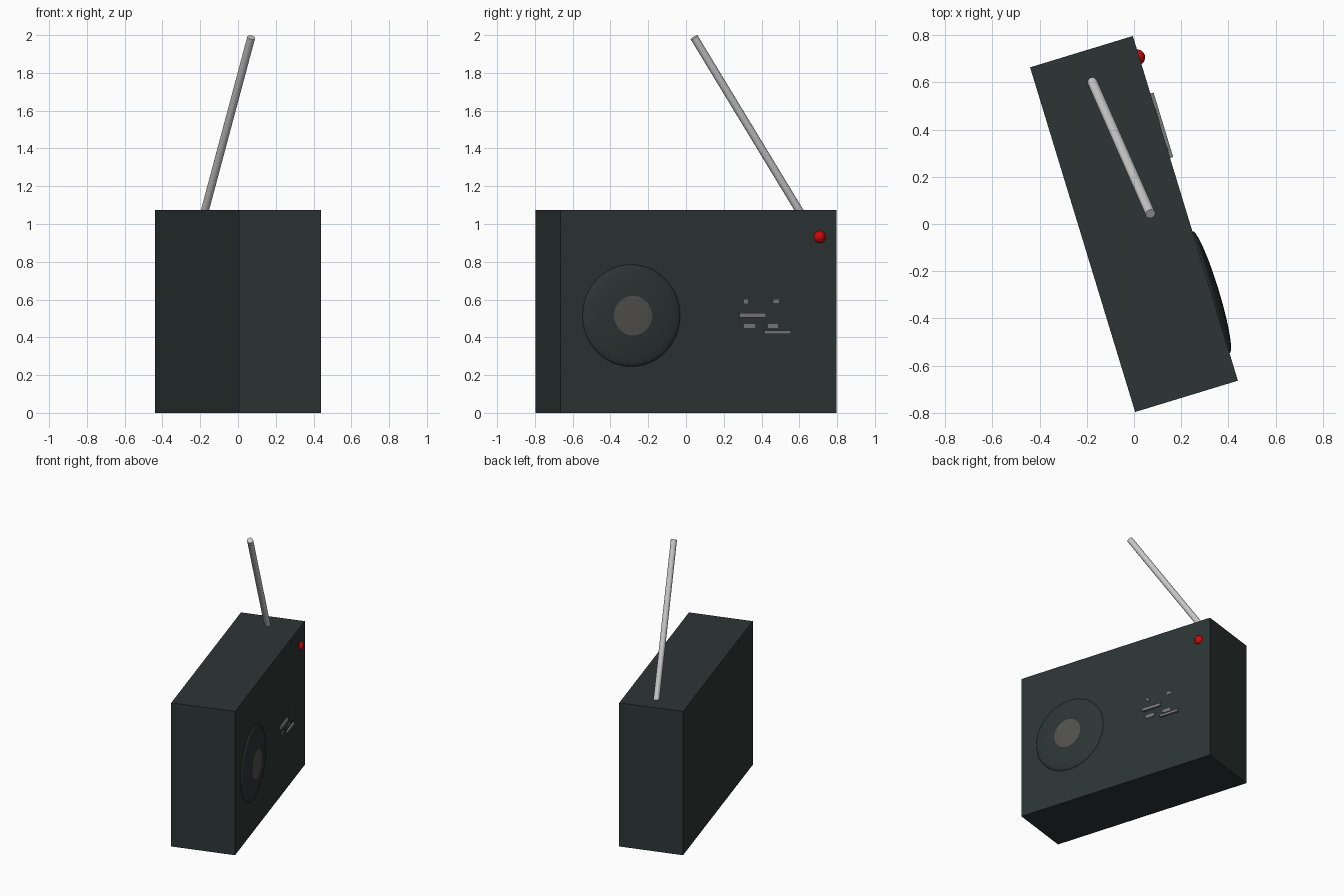
import bpy, bmesh, math
from mathutils import Matrix, Vector

if "Cube" in bpy.data.objects:
    bpy.data.objects.remove(bpy.data.objects["Cube"])

ANGLE = math.radians(16.95)
W, L, H = 0.455, 1.526, 1.075
FACE = W / 2
TURN = Matrix.Rotation(ANGLE, 4, 'Z')


def material(name, rgb):
    m = bpy.data.materials.new(name)
    m.diffuse_color = (*rgb, 1)
    m.use_nodes = True
    m.node_tree.nodes["Principled BSDF"].inputs["Base Color"].default_value = m.diffuse_color
    return m


CASE = material("dark green grey", (0.026, 0.036, 0.035))
CONE = material("warm grey", (0.085, 0.084, 0.075))
PLATE = material("mid grey", (0.2, 0.2, 0.2))
METAL = material("silver", (0.58, 0.58, 0.58))
RED = material("red", (0.6, 0.003, 0.003))


def finish(name, bm, mats, matrix=TURN, smooth=False):
    bmesh.ops.recalc_face_normals(bm, faces=bm.faces)
    mesh = bpy.data.meshes.new(name)
    bm.to_mesh(mesh)
    bm.free()
    ob = bpy.data.objects.new(name, mesh)
    bpy.context.collection.objects.link(ob)
    for m in mats:
        mesh.materials.append(m)
    mesh.transform(matrix)
    if smooth:
        bpy.ops.object.select_all(action='DESELECT')
        ob.select_set(True)
        bpy.context.view_layer.objects.active = ob
        bpy.ops.object.shade_smooth_by_angle(angle=math.radians(40))
    return ob


def box(name, center, size, mat):
    bm = bmesh.new()
    bmesh.ops.create_cube(bm, size=1)
    bmesh.ops.scale(bm, vec=size, verts=bm.verts)
    bmesh.ops.translate(bm, vec=center, verts=bm.verts)
    return finish(name, bm, [mat])


# Case, turned about the vertical axis
box("radio_case", (0, 0, H / 2), (W, L, H), CASE)

# Shallow domed speaker, its centre coloured by radius
bm = bmesh.new()
R, DOME, INNER = 0.27, 0.034, 0.105
radii = [R * math.cos(math.radians(t)) for t in (0, 8, 18, 30, 42, 54, 62)] + [INNER, 0.06, 0]
points = [bm.verts.new((DOME * math.sqrt(1 - (r / R) ** 2), r, 0)) for r in radii]
edges = [bm.edges.new(p) for p in zip(points, points[1:])]
bmesh.ops.spin(bm, geom=points + edges, axis=(1, 0, 0), cent=(0, 0, 0),
               angle=math.tau, steps=48)
bmesh.ops.remove_doubles(bm, verts=bm.verts, dist=1e-5)
for f in bm.faces:
    f.material_index = int(f.calc_center_median().yz.length < INNER)
finish("speaker", bm, [CASE, CONE],
       TURN @ Matrix.Translation((FACE, -0.372, 0.515)), smooth=True)

# Tuning bars and small dial marks: centre u, z, width, height, proudness
for i, (u, z, w, h, d) in enumerate([
        (0.296, 0.517, 0.146, 0.022, 0.014), (0.435, 0.427, 0.146, 0.018, 0.014),
        (0.262, 0.59, 0.02, 0.02, 0.003), (0.43, 0.59, 0.03, 0.018, 0.003),
        (0.28, 0.46, 0.065, 0.022, 0.003), (0.41, 0.46, 0.06, 0.022, 0.003)]):
    box(f"dial_mark_{i + 1}", (FACE + d / 2 - 0.001, u, z), (d + 0.002, w, h), PLATE)

# Power light
bm = bmesh.new()
bmesh.ops.create_uvsphere(bm, u_segments=24, v_segments=16, radius=0.034)
finish("power_light", bm, [RED],
       TURN @ Matrix.Translation((0.218, 0.671, 0.932)), smooth=True)

# Leaning aerial
top = Vector((0.07, 0.043, 1.988))
base = Vector((-0.177, 0.603, 1.065))
axis = top - base
bm = bmesh.new()
bmesh.ops.create_cone(bm, cap_ends=True, segments=24, radius1=0.021,
                      radius2=0.021, depth=axis.length)
finish("aerial", bm, [METAL], Matrix.Translation((top + base) / 2)
       @ axis.to_track_quat('Z', 'Y').to_matrix().to_4x4(), smooth=True)
